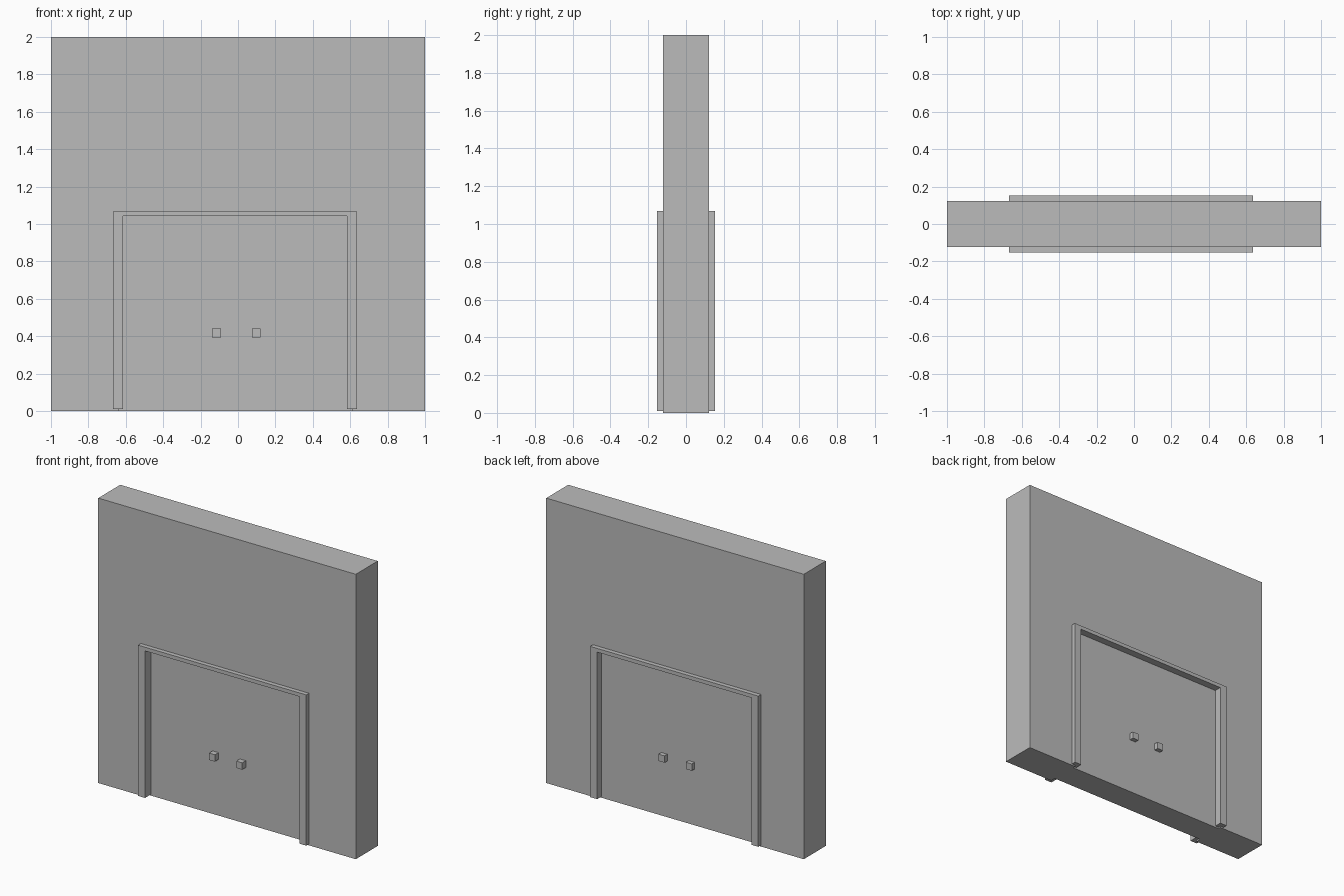
import bpy

# Remove the default cube
cube = bpy.data.objects.get("Cube")
if cube:
    bpy.data.objects.remove(cube, do_unlink=True)

# Single plain grey
grey = bpy.data.materials.new("plain_grey")
grey.use_nodes = True
colour = (0.5, 0.5, 0.5, 1)
grey.diffuse_color = colour
grey.node_tree.nodes["Principled BSDF"].inputs["Base Color"].default_value = colour


def extrude_outline(name, outline, y_front, y_back):
    """Solid made from an (x, z) outline running from y_front to y_back."""
    n = len(outline)
    verts = [(x, y, z) for y in (y_front, y_back) for x, z in outline]
    faces = [list(range(n)), list(range(2 * n - 1, n - 1, -1))]
    for i in range(n):
        j = (i + 1) % n
        faces.append([j, i, i + n, j + n])
    mesh = bpy.data.meshes.new(name)
    mesh.from_pydata(verts, [], faces)
    mesh.materials.append(grey)
    obj = bpy.data.objects.new(name, mesh)
    bpy.context.collection.objects.link(obj)
    return obj


def arch(x0, x1, top, inner_x0, inner_x1, inner_top, base):
    """Upside-down U outline, anticlockwise seen from the front."""
    return [(x0, base), (inner_x0, base), (inner_x0, inner_top),
            (inner_x1, inner_top), (inner_x1, base), (x1, base),
            (x1, top), (x0, top)]


def box(x0, x1, z0, z1):
    return [(x0, z0), (x1, z0), (x1, z1), (x0, z1)]


WALL, FRAME = 0.122, 0.153            # half depths
LEFT, RIGHT, HEAD = -0.64, 0.61, 1.055  # wall opening, hidden inside the frame
DOOR_FRONT, DOOR_BACK = -0.085, 0.102

# Wall with a doorway
extrude_outline("wall", arch(-1, 1, 2, LEFT, RIGHT, HEAD, 0), -WALL, WALL)

# Door frame standing proud of both wall faces
extrude_outline("door_frame",
                arch(-0.668, 0.637, 1.068, -0.615, 0.583, 1.042, 0.01),
                -FRAME, FRAME)

# Recessed door panel
extrude_outline("door_panel", box(LEFT, RIGHT, 0, HEAD), DOOR_FRONT, DOOR_BACK)

# Square handles passing through the door
for name, x in (("right_handle", -0.115), ("left_handle", 0.097)):
    extrude_outline(name, box(x - 0.023, x + 0.023, 0.394, 0.442), -0.125, 0.133)
